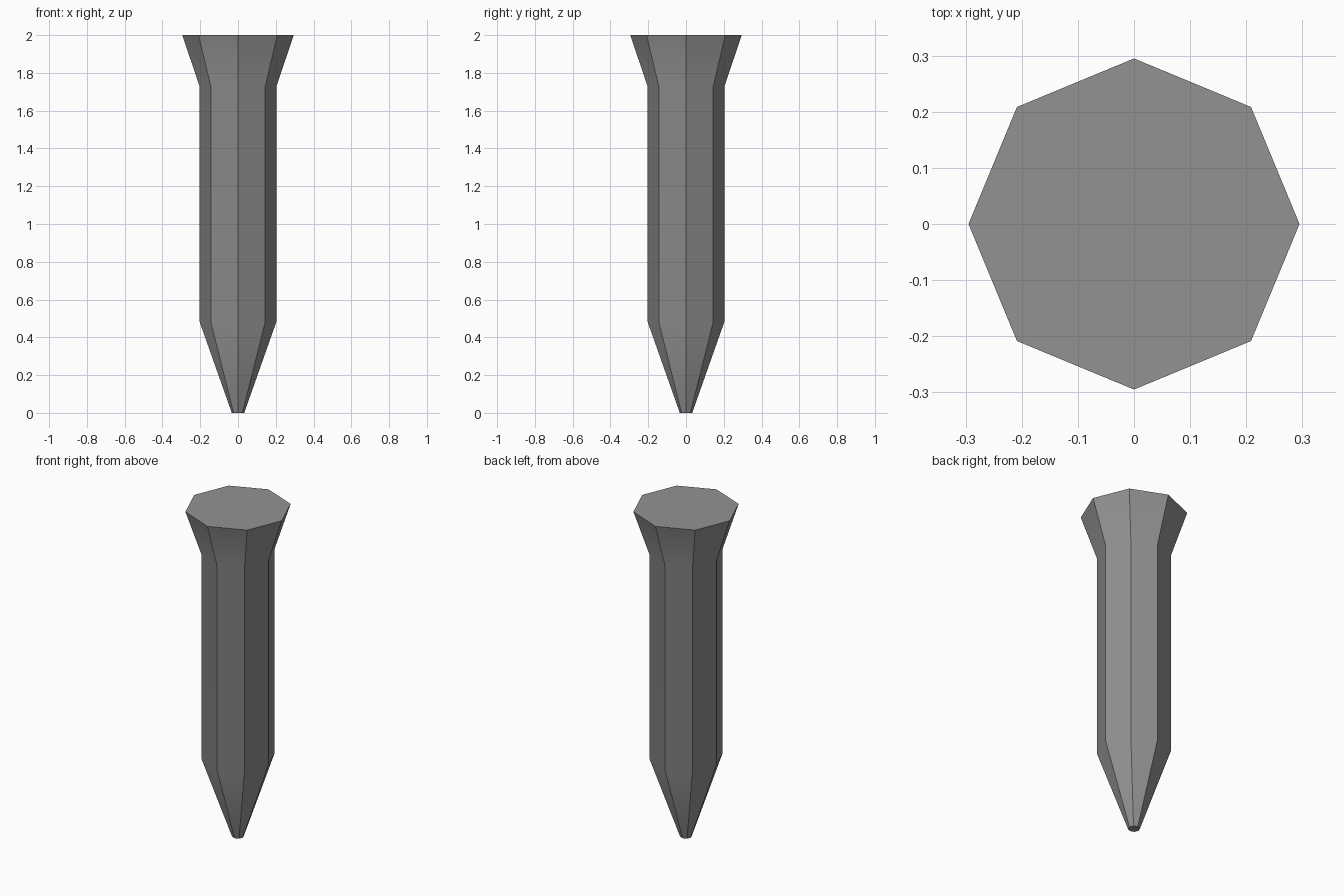
import bpy, bmesh, math

if "Cube" in bpy.data.objects:
    bpy.data.objects.remove(bpy.data.objects["Cube"])

SIDES = 8
# (radius, height) from the blunt tip up to the flared head
PROFILE = [(0.033, 0.0), (0.204, 0.485), (0.204, 1.73), (0.295, 2.0)]

steel = bpy.data.materials.new("grey steel")
steel.diffuse_color = (0.29, 0.29, 0.29, 1.0)
steel.use_nodes = True
steel.node_tree.nodes["Principled BSDF"].inputs["Base Color"].default_value = steel.diffuse_color

# Spike: octagonal rings bridged along the profile, capped at both ends
bm = bmesh.new()
rings = [[bm.verts.new((r * math.cos(math.tau * i / SIDES),
                        r * math.sin(math.tau * i / SIDES), z))
          for i in range(SIDES)] for r, z in PROFILE]
for low, high in zip(rings, rings[1:]):
    for i in range(SIDES):
        j = (i + 1) % SIDES
        bm.faces.new((low[i], low[j], high[j], high[i]))
bm.faces.new(reversed(rings[0]))
bm.faces.new(rings[-1])

mesh = bpy.data.meshes.new("spike")
bm.to_mesh(mesh)
bm.free()
mesh.materials.append(steel)

# Sharp facets around, soft transitions along the length
mesh.shade_smooth()
mesh.set_sharp_from_angle(angle=math.radians(30))

spike = bpy.data.objects.new("spike", mesh)
bpy.context.collection.objects.link(spike)
